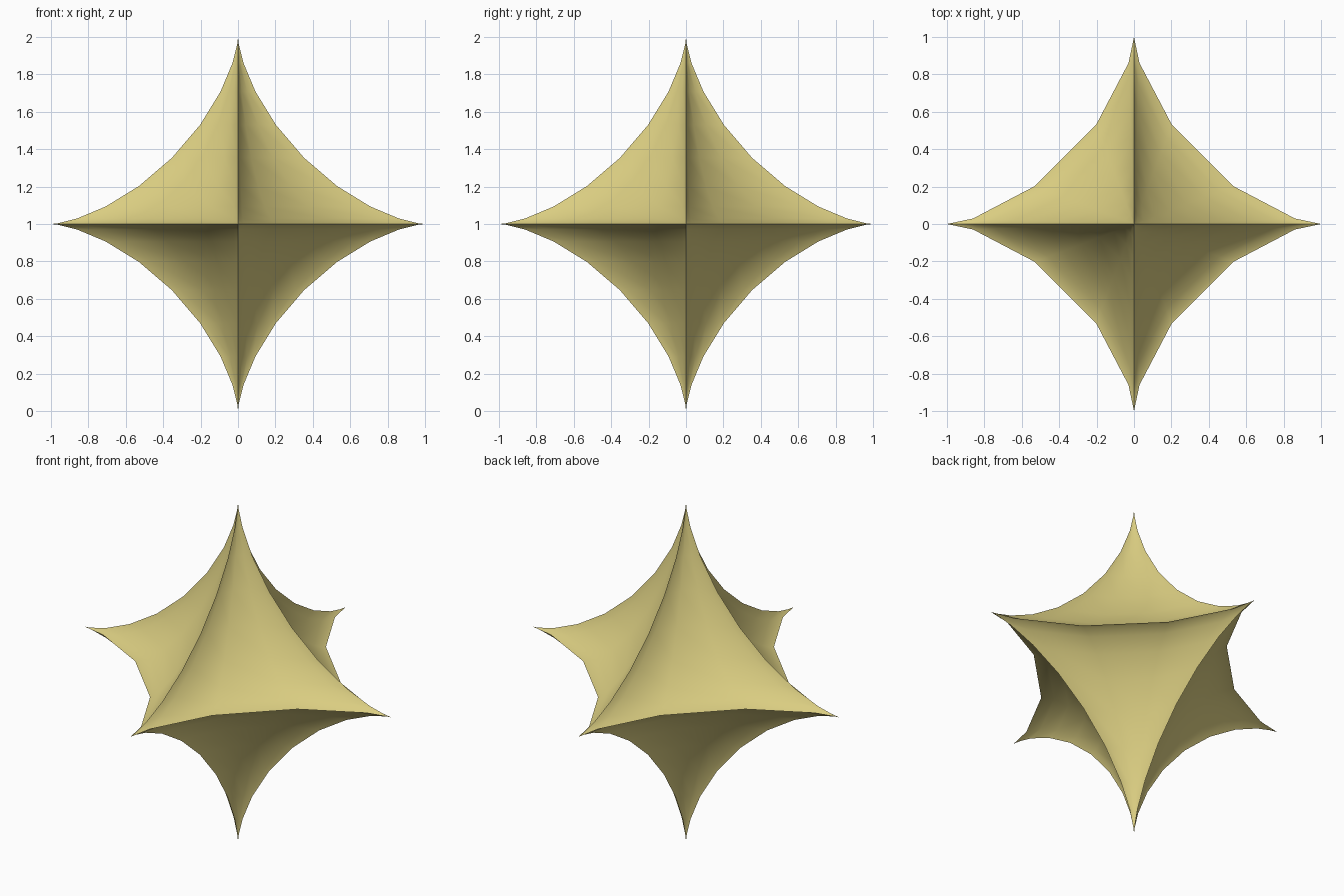
import bpy, bmesh

if "Cube" in bpy.data.objects:
    bpy.data.objects.remove(bpy.data.objects["Cube"])

# Material: one pale straw yellow
mat = bpy.data.materials.new("straw_yellow")
mat.diffuse_color = (0.70, 0.61, 0.22, 1.0)
mat.use_nodes = True
mat.node_tree.nodes["Principled BSDF"].inputs["Base Color"].default_value = mat.diffuse_color

# Six-pointed star: a unit sphere whose coordinates are cubed (astroidal ellipsoid)
bm = bmesh.new()
bmesh.ops.create_uvsphere(bm, u_segments=20, v_segments=20, radius=1.0)
for v in bm.verts:
    v.co.x, v.co.y, v.co.z = v.co.x ** 3, v.co.y ** 3, v.co.z ** 3 + 1.0
bmesh.ops.recalc_face_normals(bm, faces=bm.faces)

mesh = bpy.data.meshes.new("six_pointed_star")
bm.to_mesh(mesh)
bm.free()
mesh.materials.append(mat)

star = bpy.data.objects.new("six_pointed_star", mesh)
bpy.context.collection.objects.link(star)

# Smooth hollows, sharp ridges
bpy.context.view_layer.objects.active = star
star.select_set(True)
bpy.ops.object.shade_smooth_by_angle(angle=0.7)
